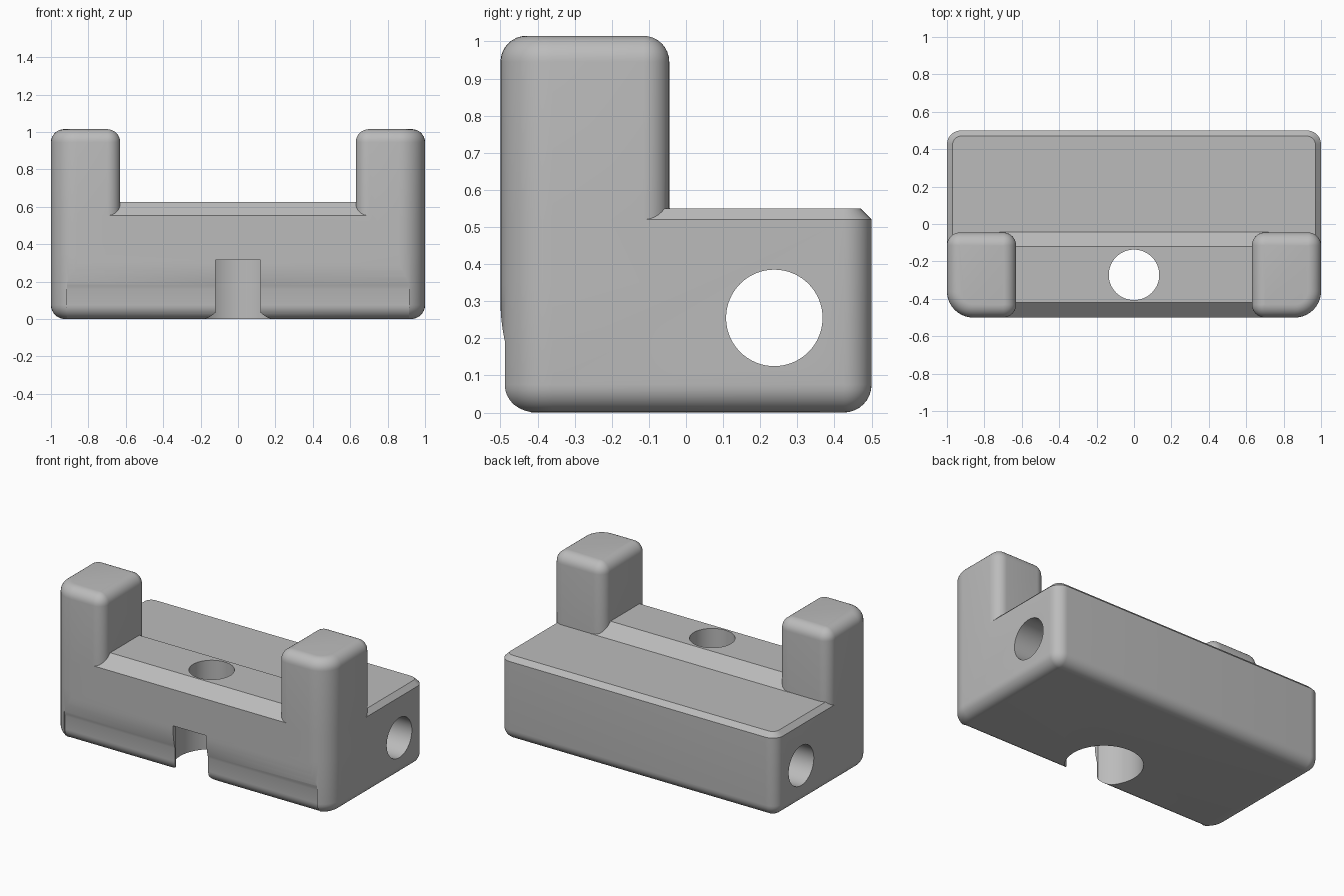
import bpy, bmesh
from math import sin, cos, pi, radians

old = bpy.data.objects.get("Cube")
if old:
    bpy.data.objects.remove(old, do_unlink=True)

grey = bpy.data.materials.new("plain grey")
grey.use_nodes = True
colour = (0.5, 0.5, 0.5, 1)
grey.diffuse_color = colour
grey.node_tree.nodes["Principled BSDF"].inputs["Base Color"].default_value = colour


def finish(name, bm):
    bmesh.ops.recalc_face_normals(bm, faces=bm.faces)
    mesh = bpy.data.meshes.new(name)
    bm.to_mesh(mesh)
    bm.free()
    mesh.materials.append(grey)
    obj = bpy.data.objects.new(name, mesh)
    bpy.context.collection.objects.link(obj)
    return obj


def loft(name, rings):
    """Skin a stack of equal rings and cap both ends."""
    bm = bmesh.new()
    rows = [[bm.verts.new(p) for p in ring] for ring in rings]
    for a, b in zip(rows, rows[1:]):
        for i in range(len(a)):
            j = (i + 1) % len(a)
            bm.faces.new((a[i], a[j], b[j], b[i]))
    bm.faces.new(rows[0][::-1])
    bm.faces.new(rows[-1])
    return finish(name, bm)


def rounded_ring(x0, x1, y0, y1, radii, inset, z, steps=10):
    """Rectangle with its own radius at each corner, anticlockwise from front left."""
    corners = ((x0, y0, 1, 1), (x1, y0, -1, 1), (x1, y1, -1, -1), (x0, y1, 1, -1))
    points = []
    for k, ((x, y, sx, sy), r) in enumerate(zip(corners, radii)):
        cx, cy = x + sx * r, y + sy * r
        for i in range(steps + 1):
            a = pi + (k + i / steps) * pi / 2
            t = max(r - inset, 0.002)
            points.append((cx + t * cos(a), cy + t * sin(a), z))
    return points


def fillet(z, r, up, steps=8):
    """Heights and insets of a rounded top or bottom edge."""
    angles = [i / steps * pi / 2 for i in range(steps + 1)]
    levels = [(z + up * r * sin(a), r * (1 - cos(a))) for a in angles]
    return levels if up > 0 else levels[::-1]


def rounded_block(name, box, radii, levels):
    return loft(name, [rounded_ring(*box, radii, t, z) for z, t in levels])


def bar(name, profile, half):
    """Extrude a side profile of (y, z) points across x."""
    return loft(name, [[(x, y, z) for y, z in profile] for x in (-half, half)])


def cylinder(name, r, start, end, axis, a, b):
    ring = [(a + r * cos(i * pi / 32), b + r * sin(i * pi / 32)) for i in range(64)]
    if axis == "x":
        return loft(name, [[(e, u, v) for u, v in ring] for e in (start, end)])
    return loft(name, [[(u, v, e) for u, v in ring] for e in (start, end)])


def combine(target, tool, operation):
    tool.hide_render = True
    mod = target.modifiers.new(operation, "BOOLEAN")
    mod.operation, mod.solver, mod.object = operation, "EXACT", tool
    bpy.context.view_layer.objects.active = target
    bpy.ops.object.modifier_apply(modifier=mod.name)
    bpy.data.objects.remove(tool, do_unlink=True)


# Main block: rounded underside, chamfered deck
BIG, SMALL = 0.14, 0.075
body = rounded_block("bracket_body", (-1, 1, -0.5, 0.5), (BIG, BIG, SMALL, SMALL),
                     fillet(SMALL, SMALL, -1) + [(0.52, 0), (0.55, 0.03)])

# Raised ridge between the posts
ridge = bar("ridge", [(-0.5, 0.4), (-0.5, 0.553), (-0.42, 0.626),
                      (-0.12, 0.626), (-0.043, 0.55), (-0.043, 0.4)], 0.72)
combine(body, ridge, "UNION")

# Two upright posts with rounded tops
for side in (-1, 1):
    box = (0.63, 1, -0.5, -0.045) if side > 0 else (-1, -0.63, -0.5, -0.045)
    radii = (0.07, BIG, 0.07, 0.07) if side > 0 else (BIG, 0.07, 0.07, 0.07)
    post = rounded_block("post", box, radii, [(0.35, 0)] + fillet(0.945, 0.07, 1))
    combine(body, post, "UNION")

# Shallow relief along the lower front
curve = [(-0.5 + 0.02 * (1 - i / 8) ** 2, 0.16 + 0.14 * i / 8) for i in range(9)]
edge = [(-0.405 - 0.075 * cos(a), 0.075 - 0.075 * sin(a))
        for a in (radians(10 * i) for i in range(8, -1, -1))]
relief = bar("front_relief", [(-0.6, -0.1), (edge[0][0], -0.1)] + edge + curve
             + [(-0.51, 0.31), (-0.6, 0.31)], 0.915)
combine(body, relief, "DIFFERENCE")

# Bolt hole with a counterbore open to the front, and a lengthwise bore
combine(body, cylinder("counterbore", 0.23, -0.2, 0.315, "z", 0, -0.272), "DIFFERENCE")
slot = bar("front_slot", [(-0.7, -0.2), (-0.3, -0.2), (-0.3, 0.315), (-0.7, 0.315)], 0.12)
combine(body, slot, "DIFFERENCE")
combine(body, cylinder("bolt_hole", 0.135, -0.2, 0.9, "z", 0, -0.272), "DIFFERENCE")
combine(body, cylinder("long_bore", 0.13, -1.2, 1.2, "x", 0.238, 0.255), "DIFFERENCE")

# Smooth the fillets and keep the hard edges
bpy.ops.object.select_all(action="DESELECT")
body.select_set(True)
bpy.context.view_layer.objects.active = body
bpy.ops.object.shade_smooth_by_angle(angle=radians(25))
